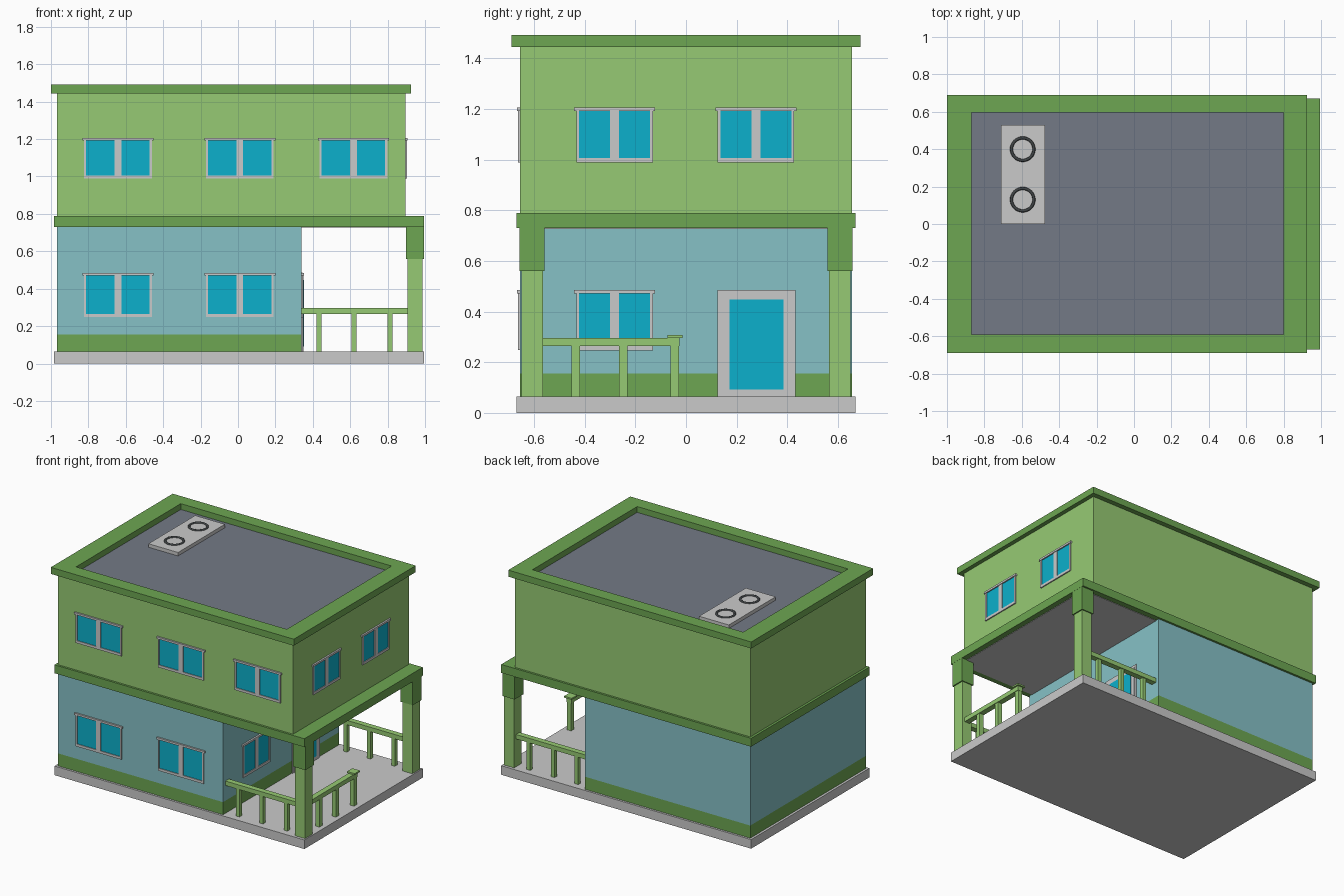
import bpy, bmesh, math
from mathutils import Vector

cube = bpy.data.objects.get("Cube")
if cube:
    bpy.data.objects.remove(cube, do_unlink=True)


def material(name, hex_code):
    def lin(i):
        c = int(hex_code[i:i + 2], 16) / 255
        return c / 12.92 if c <= 0.04045 else ((c + 0.055) / 1.055) ** 2.4
    col = (lin(0), lin(2), lin(4), 1)
    m = bpy.data.materials.new(name)
    m.use_nodes = True
    m.diffuse_color = col
    bsdf = next(n for n in m.node_tree.nodes if n.type == 'BSDF_PRINCIPLED')
    bsdf.inputs["Base Color"].default_value = col
    bsdf.inputs["Roughness"].default_value = 0.8
    return m


LIGHT = material("light green", "96CA73")
GREEN = material("mid green", "6DA652")
BLUE = material("pale blue", "86C1C6")
GLASS = material("window cyan", "0CB0CC")
GREY = material("light grey", "CACACA")
SLATE = material("slate grey", "747A86")
DARK = material("dark grey", "404446")


def finish(name, bm, mat):
    bmesh.ops.recalc_face_normals(bm, faces=bm.faces)
    me = bpy.data.meshes.new(name)
    bm.to_mesh(me)
    bm.free()
    me.materials.append(mat)
    ob = bpy.data.objects.new(name, me)
    bpy.context.collection.objects.link(ob)
    return ob


def box(name, x, y, z, mat):
    """Box from (min, max) pairs on each axis."""
    bm = bmesh.new()
    bmesh.ops.create_cube(bm, size=1)
    for v in bm.verts:
        v.co = Vector([(a + b) / 2 + (b - a) * c for (a, b), c in zip((x, y, z), v.co)])
    return finish(name, bm, mat)


def ring(name, outer, inner, z, mat):
    """Rectangular frame between two (x0, x1, y0, y1) rectangles."""
    bm = bmesh.new()

    def loop(r, h):
        return [bm.verts.new((a, b, h)) for a, b in
                ((r[0], r[2]), (r[1], r[2]), (r[1], r[3]), (r[0], r[3]))]
    loops = [loop(outer, z[0]), loop(outer, z[1]), loop(inner, z[1]), loop(inner, z[0])]
    for k in range(4):
        a, b = loops[k], loops[(k + 1) % 4]
        for i in range(4):
            j = (i + 1) % 4
            bm.faces.new((a[i], a[j], b[j], b[i]))
    return finish(name, bm, mat)


def on_wall(name, side, wall, u, z, depth, mat):
    """Plate standing out from the front (-y) or right (+x) wall."""
    if side == "front":
        return box(name, u, (wall - depth, wall + 0.002), z, mat)
    return box(name, (wall - 0.002, wall + depth), u, z, mat)


def window(name, side, wall, c, half, z0, z1):
    def part(label, a, b, lo, hi, depth, mat):
        on_wall(f"{name}_{label}", side, wall, (c + a, c + b), (lo, hi), depth, mat)
    part("glass", -half, half, z0, z1, 0.003, GLASS)
    part("jamb_a", -half - 0.011, -half, z0, z1, 0.008, GREY)
    part("jamb_b", half, half + 0.011, z0, z1, 0.008, GREY)
    part("mullion", -0.018, 0.018, z0, z1, 0.008, GREY)
    part("sill", -half - 0.011, half + 0.011, z0 - 0.018, z0, 0.008, GREY)
    part("cap", -half - 0.02, half + 0.02, z1, z1 + 0.014, 0.012, GREY)


# Main masses
FLOOR, BAND, STOREY, TOP = 0.065, 0.73, 0.79, 1.447
LEFT, PORCH, RIGHT, DEPTH = -0.968, 0.34, 0.895, 0.655
sides = (-DEPTH, DEPTH)
box("base_slab", (-0.985, 0.995), (-0.67, 0.67), (0, FLOOR), GREY)
box("lower_skirting", (LEFT, PORCH), sides, (FLOOR, 0.155), GREEN)
box("lower_walls", (LEFT, PORCH), sides, (0.155, BAND), BLUE)
box("floor_band", (-0.985, 0.995), (-0.67, 0.67), (BAND, STOREY), GREEN)
box("porch_ceiling", (PORCH, 0.955), (-0.63, 0.63), (BAND - 0.003, BAND + 0.01), GREY)
box("upper_walls", (LEFT, RIGHT), sides, (STOREY, TOP), LIGHT)

# Roof
ring("roof_rim", (-1, 0.925, -0.69, 0.69), (-0.87, 0.80, -0.59, 0.595), (1.445, 1.492), GREEN)
box("roof_deck", (-0.88, 0.81), (-0.60, 0.605), (1.44, 1.45), SLATE)
box("roof_unit", (-0.71, -0.475), (0.0, 0.53), (1.445, 1.475), GREY)
for i, y in enumerate((0.13, 0.40)):
    bpy.ops.mesh.primitive_torus_add(location=(-0.595, y, 1.475), major_radius=0.06,
                                     minor_radius=0.008, major_segments=32, minor_segments=8)
    fan = bpy.context.object
    fan.name = f"fan_ring_{i + 1}"
    fan.data.materials.append(DARK)
    bpy.ops.object.shade_smooth_by_angle(angle=math.radians(50))

# Porch columns, capitals and the two short railings
RAIL = (0.264, 0.296)
for label, s in (("front", -1), ("back", 1)):
    def span(a, b):
        return tuple(sorted((s * a, s * b)))
    box(f"{label}_column", (0.907, 0.986), span(0.565, 0.65), (FLOOR, 0.57), LIGHT)
    box(f"{label}_capital", (0.898, 0.994), span(0.558, 0.658), (0.56, BAND), GREEN)
    box(f"{label}_rail", (PORCH, 0.91), span(0.588, 0.628), RAIL, LIGHT)
    for i, x in enumerate((0.433, 0.62, 0.813)):
        box(f"{label}_rail_post_{i + 1}", (x - 0.014, x + 0.014), span(0.594, 0.622),
            (FLOOR, RAIL[0]), LIGHT)

# Side railing with a capped end post
box("side_rail", (0.926, 0.966), (-0.57, -0.025), RAIL, LIGHT)
for i, y in enumerate((-0.435, -0.248, -0.044)):
    box(f"side_rail_post_{i + 1}", (0.93, 0.962), (y - 0.017, y + 0.017), (FLOOR, RAIL[0]), LIGHT)
box("end_post_cap", (0.916, 0.976), (-0.073, -0.014), (0.296, 0.307), LIGHT)

# Windows
for i, x in enumerate((-0.642, 0.01, 0.617)):
    window(f"upper_front_window_{i + 1}", "front", -DEPTH, x, 0.17, 1.006, 1.192)
    if i < 2:
        window(f"lower_front_window_{i + 1}", "front", -DEPTH, x, 0.17, 0.266, 0.471)
for i, y in enumerate((-0.282, 0.276)):
    window(f"upper_side_window_{i + 1}", "right", RIGHT, y, 0.14, 1.006, 1.192)
window("porch_window", "right", PORCH, -0.282, 0.14, 0.264, 0.471)

# Door: stepped surround, leaf and glass
on_wall("door_surround", "right", PORCH, (0.124, 0.432), (FLOOR, 0.486), 0.006, GREY)
on_wall("door_leaf", "right", PORCH, (0.137, 0.418), (FLOOR, 0.47), 0.010, GREY)
on_wall("door_glass", "right", PORCH, (0.172, 0.385), (0.092, 0.447), 0.013, GLASS)
